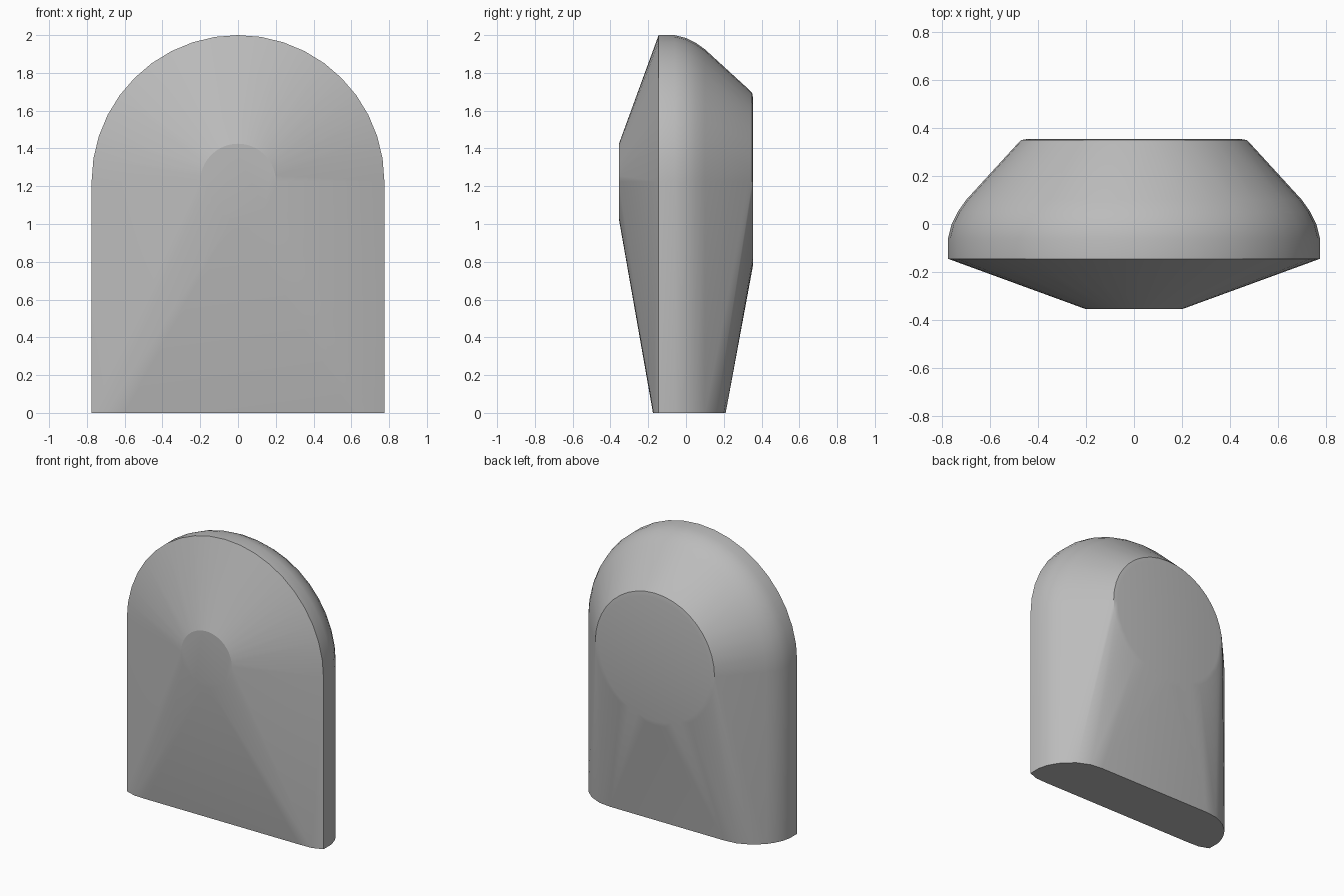
import bpy, bmesh
from math import sin, cos, pi, radians

cube = bpy.data.objects.get("Cube")
if cube:
    bpy.data.objects.remove(cube)

mat = bpy.data.materials.new("plain grey")
mat.use_nodes = True
GREY = (0.5, 0.5, 0.5, 1)
mat.diffuse_color = GREY
mat.node_tree.nodes["Principled BSDF"].inputs["Base Color"].default_value = GREY

CENTRE_Z = 1.225
SEGMENTS = 40

# Head profile as (radius, depth), from the small front disc to the large rear disc
head = [(0.2, -0.355), (0.775, -0.145), (0.775, -0.06), (0.76, 0.0),
        (0.735, 0.05), (0.70, 0.10), (0.485, 0.335), (0.47, 0.35), (0.44, 0.355)]
# Half outline of the foot as (x, depth)
foot = [(0.6, -0.175), (0.70, -0.172), (0.775, -0.145), (0.775, -0.06),
        (0.76, 0.0), (0.735, 0.05), (0.70, 0.10), (0.63, 0.16),
        (0.54, 0.20), (0.45, 0.21)]

bm = bmesh.new()
# Round head turned about the depth axis
for r, y in head:
    for i in range(SEGMENTS):
        a = 2 * pi * i / SEGMENTS
        bm.verts.new((r * cos(a), y, CENTRE_Z + r * sin(a)))
# Flat foot, mirrored left and right
for x, y in foot:
    for side in (-1, 1):
        bm.verts.new((side * x, y, 0))

# Skin the head and foot into one solid
hull = bmesh.ops.convex_hull(bm, input=bm.verts[:])
unused = {g for g in hull["geom_interior"] + hull["geom_unused"]
          if isinstance(g, bmesh.types.BMVert)}
bmesh.ops.delete(bm, geom=list(unused), context="VERTS")
bmesh.ops.dissolve_limit(bm, angle_limit=radians(0.5), verts=bm.verts[:], edges=bm.edges[:])
bmesh.ops.recalc_face_normals(bm, faces=bm.faces[:])

mesh = bpy.data.meshes.new("arched_body")
bm.to_mesh(mesh)
bm.free()
mesh.materials.append(mat)
body = bpy.data.objects.new("arched_body", mesh)
bpy.context.collection.objects.link(body)

# Smooth curves, crisp front rim and foot edge
bpy.ops.object.select_all(action="DESELECT")
body.select_set(True)
bpy.context.view_layer.objects.active = body
bpy.ops.object.shade_smooth_by_angle(angle=radians(18))
